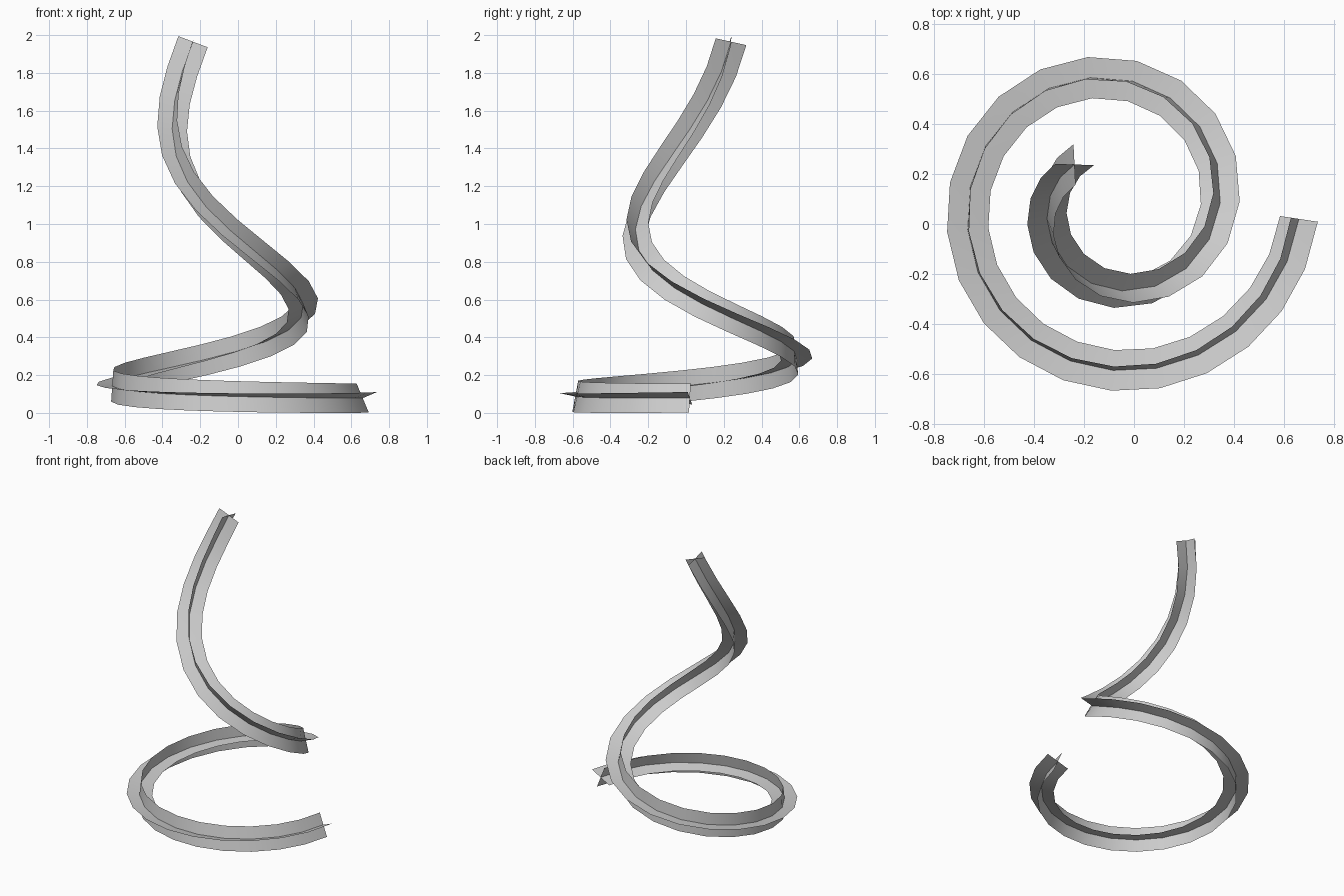
import bpy, bmesh, math
from mathutils import Vector

cube = bpy.data.objects.get("Cube")
if cube:
    bpy.data.objects.remove(cube, do_unlink=True)

START, END = math.radians(4.6), math.radians(585)
STEPS, FINE = 32, 3200
HALF_WIDTH = 0.083

# Plain grey material
grey = bpy.data.materials.new("Plain grey")
grey.use_nodes = True
colour = (0.6, 0.6, 0.6, 1)
grey.diffuse_color = colour
grey.node_tree.nodes["Principled BSDF"].inputs["Base Color"].default_value = colour


def spiral(a):
    """Clockwise tapering spiral that climbs ever more steeply."""
    r = 0.747 - 0.161 * a / math.pi
    u = max(0, (a - START) / (END - START))
    return Vector((-0.08 + r * math.cos(a), 0.08 - r * math.sin(a),
                   0.078 + 1.887 * u ** 2.7))


def tangent(a):
    return (spiral(a + 0.001) - spiral(a - 0.001)).normalized()


# Walk the path, noting length and roll (minimum twist plus a steady tilt)
step = (END - START) / FINE
walk, length, roll = [], 0, math.radians(23)
for i in range(FINE + 1):
    a = START + i * step
    walk.append((length, a, roll))
    length += (spiral(a + step) - spiral(a)).length
    roll += (tangent(a).z - 0.153) * step

# Evenly spaced stations along the path
stations, k = [], 0
for i in range(STEPS + 1):
    while k < FINE and walk[k][0] < walk[-1][0] * i / STEPS:
        k += 1
    stations.append(walk[k])


def ribbon(name, turn):
    """Flat ribbon swept along the spiral, rolled by turn."""
    bm = bmesh.new()
    rows = []
    for _, a, roll in stations:
        t = tangent(a)
        side = Vector((0, 0, 1)).cross(t).normalized()
        up = t.cross(side)
        across = side * math.cos(roll + turn) + up * math.sin(roll + turn)
        rows.append([bm.verts.new(spiral(a) + across * HALF_WIDTH * s)
                     for s in (-1, 0, 1)])
    for p, q in zip(rows, rows[1:]):
        for j in range(2):
            bm.faces.new((p[j], p[j + 1], q[j + 1], q[j]))
    mesh = bpy.data.meshes.new(name)
    bm.to_mesh(mesh)
    bm.free()
    mesh.materials.append(grey)
    mesh.shade_smooth()
    obj = bpy.data.objects.new(name, mesh)
    bpy.context.collection.objects.link(obj)


# Two ribbons crossing at right angles
ribbon("flat_ribbon", 0)
ribbon("upright_ribbon", math.pi / 2)
